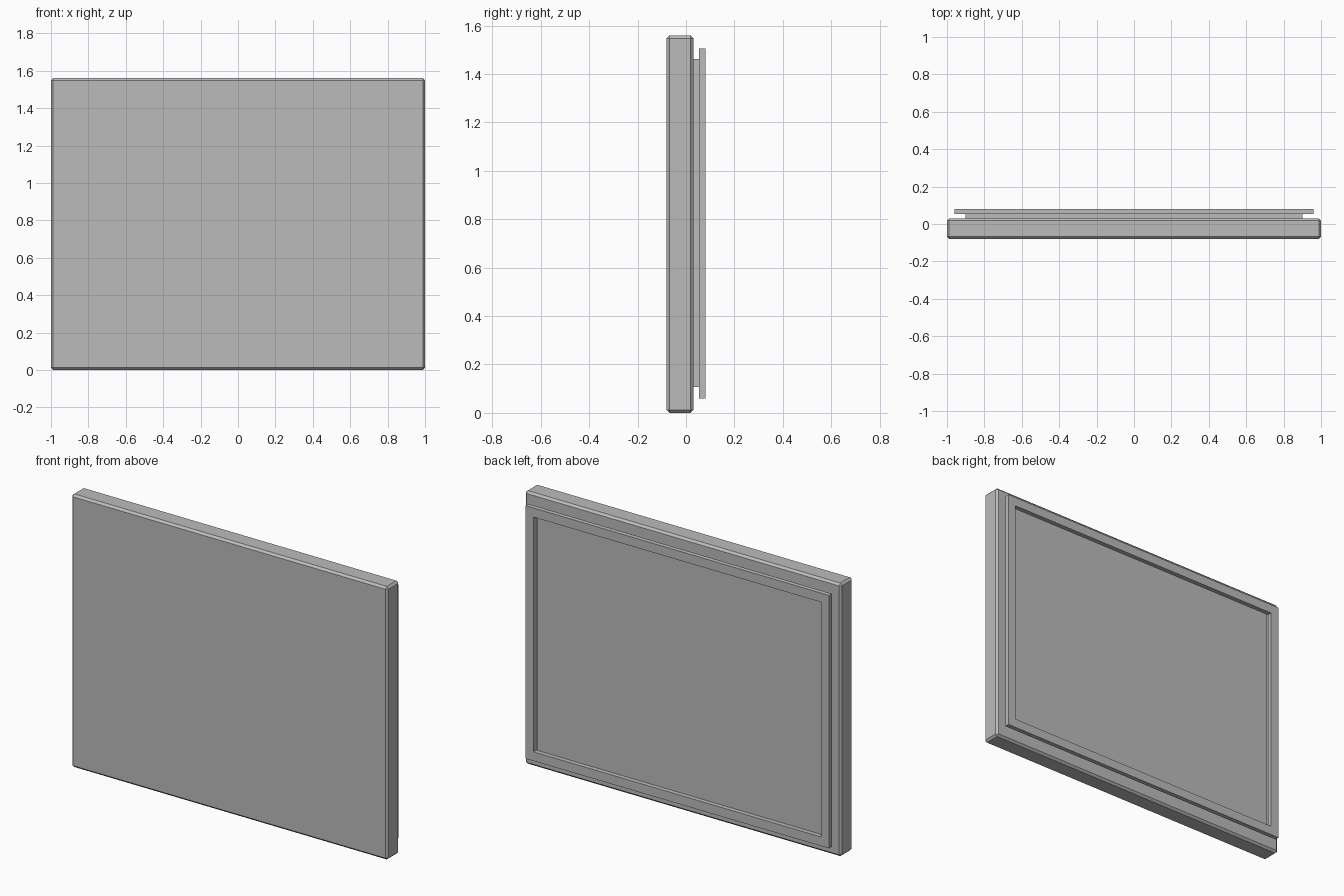
import bpy

if "Cube" in bpy.data.objects:
    bpy.data.objects.remove(bpy.data.objects["Cube"])

grey = bpy.data.materials.new("plain grey")
grey.diffuse_color = (0.5, 0.5, 0.5, 1)
grey.use_nodes = True
grey.node_tree.nodes["Principled BSDF"].inputs["Base Color"].default_value = grey.diffuse_color


def box(name, x, y, z, bevel=0.0):
    """Box from (min, max) ranges, with an optional flat chamfer."""
    bpy.ops.mesh.primitive_cube_add(size=1, location=[(a + b) / 2 for a, b in (x, y, z)])
    ob = bpy.context.object
    ob.name = name
    ob.scale = [b - a for a, b in (x, y, z)]
    bpy.ops.object.transform_apply(location=False, rotation=False, scale=True)
    ob.data.materials.append(grey)
    if bevel:
        mod = ob.modifiers.new("chamfer", 'BEVEL')
        mod.width = bevel
        mod.segments = 1
    return ob


# Main chamfered door slab
box("door_slab", (-1, 1), (-0.08, 0.03), (0, 1.56), 0.012)

# Raised inner panel on the back
box("inner_panel", (-0.90, 0.90), (0.028, 0.054), (0.108, 1.462))

# Seal frame around the panel: two full-height stiles, two rails between
y = (0.054, 0.08)
z0, z1, w = 0.06, 1.505, 0.052
for side, s in (("left", -1), ("right", 1)):
    box(side + "_seal", tuple(sorted((s * 0.96, s * 0.908))), y, (z0, z1))
box("bottom_seal", (-0.908, 0.908), y, (z0, z0 + w))
box("top_seal", (-0.908, 0.908), y, (z1 - w, z1))
